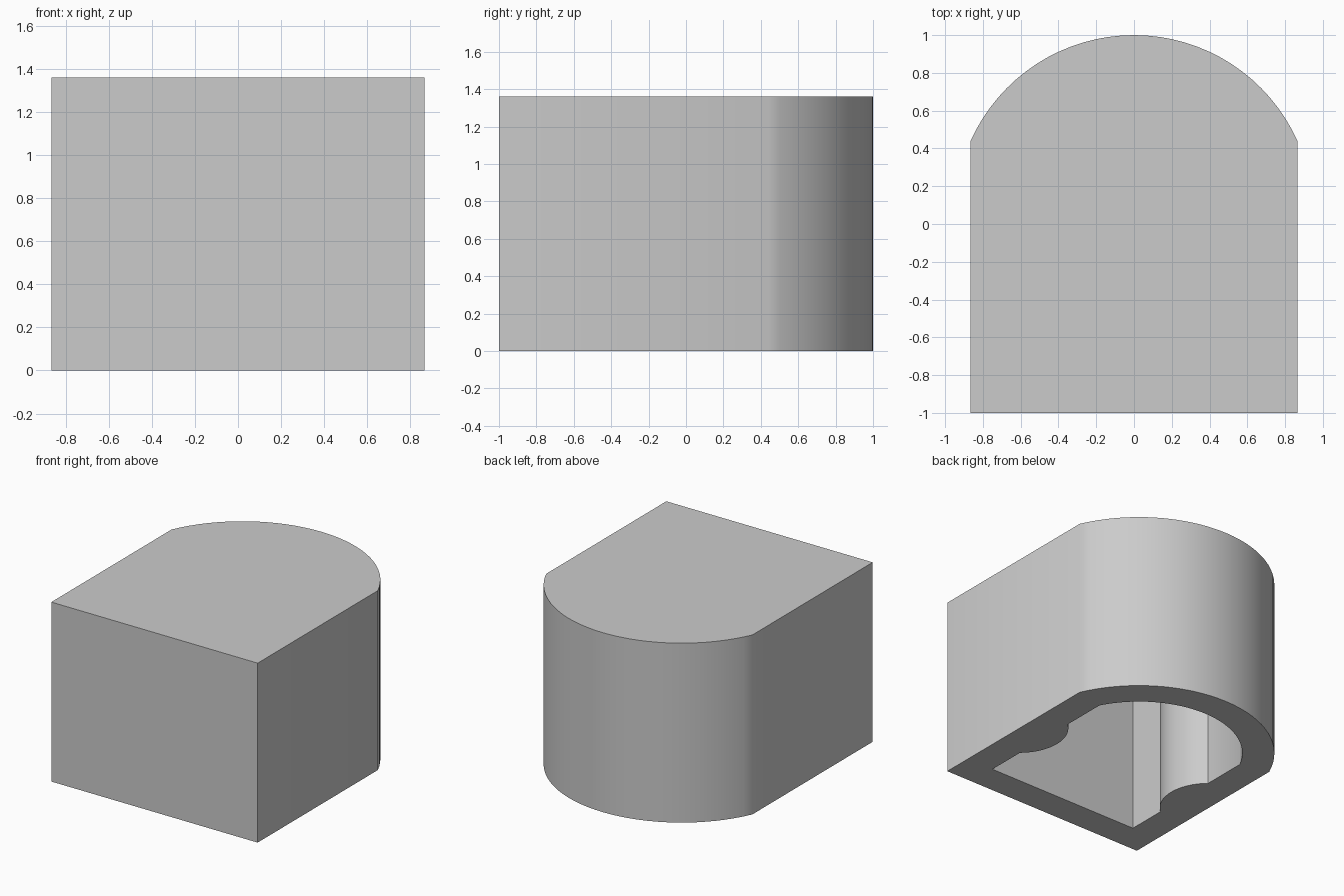
import bpy
import bmesh
from math import sin, cos, asin, radians
from mathutils import Vector

HALF_WIDTH, FRONT, HEIGHT = 0.865, -1.0, 1.36
WALL = 0.224
ARC_Y, ARC_R = 0.052, 0.948        # centre and radius of the rounded back
RIB_Y, RIB_R = -0.217, 0.343       # rounded ribs centred on the outer side walls

old = bpy.data.objects.get("Cube")
if old:
    bpy.data.objects.remove(old, do_unlink=True)


def arc(cx, cy, r, start, end, steps):
    """Points along a circular arc, both ends included."""
    angles = [start + (end - start) * i / steps for i in range(steps + 1)]
    return [Vector((cx + r * cos(a), cy + r * sin(a), 0)) for a in angles]


def back_arc(half_width, r):
    """Rounded back, running from the +x shoulder to the -x shoulder."""
    lean = asin(half_width / r)
    return arc(0, ARC_Y, r, radians(90) + lean * -1, radians(90) + lean, 32)


def outer_profile():
    return ([Vector((-HALF_WIDTH, FRONT, 0)), Vector((HALF_WIDTH, FRONT, 0))]
            + back_arc(HALF_WIDTH, ARC_R))


def inner_profile():
    half = HALF_WIDTH - WALL
    front = FRONT + WALL
    spread = asin((1 - (WALL / RIB_R) ** 2) ** 0.5)
    right_rib = arc(HALF_WIDTH, RIB_Y, RIB_R,
                    radians(180) + spread, radians(180) - spread, 16)
    left_rib = [Vector((-p.x, p.y, 0)) for p in reversed(right_rib)]
    return ([Vector((-half, front, 0)), Vector((half, front, 0))]
            + right_rib + back_arc(half, ARC_R - WALL) + left_rib)


def raise_profile(bm, points, height):
    """Side walls and end cap above a closed profile; returns the base edges."""
    base = [bm.verts.new(p) for p in points]
    top = [bm.verts.new(p + Vector((0, 0, height))) for p in points]
    edges = []
    for i in range(len(points)):
        j = (i + 1) % len(points)
        bm.faces.new((base[i], base[j], top[j], top[i]))
        edges.append(bm.edges.get((base[i], base[j])))
    bm.faces.new(top)
    return edges


# Hollow cover: outer shell, inner cavity and the flat rim joining them
bm = bmesh.new()
rim = raise_profile(bm, outer_profile(), HEIGHT)
rim += raise_profile(bm, inner_profile(), HEIGHT - WALL)
bmesh.ops.triangle_fill(bm, edges=rim, use_beauty=True, normal=(0, 0, -1))
bmesh.ops.recalc_face_normals(bm, faces=bm.faces)
mesh = bpy.data.meshes.new("hollow_cover")
bm.to_mesh(mesh)
bm.free()
cover = bpy.data.objects.new("hollow_cover", mesh)
bpy.context.collection.objects.link(cover)

# Plain grey material
grey = bpy.data.materials.new("light_grey")
grey.use_nodes = True
colour = (0.6, 0.6, 0.6, 1)
grey.diffuse_color = colour
grey.node_tree.nodes["Principled BSDF"].inputs["Base Color"].default_value = colour
mesh.materials.append(grey)

# Smooth curves, crisp corners
bpy.ops.object.select_all(action="DESELECT")
cover.select_set(True)
bpy.context.view_layer.objects.active = cover
bpy.ops.object.shade_smooth_by_angle(angle=radians(30))
